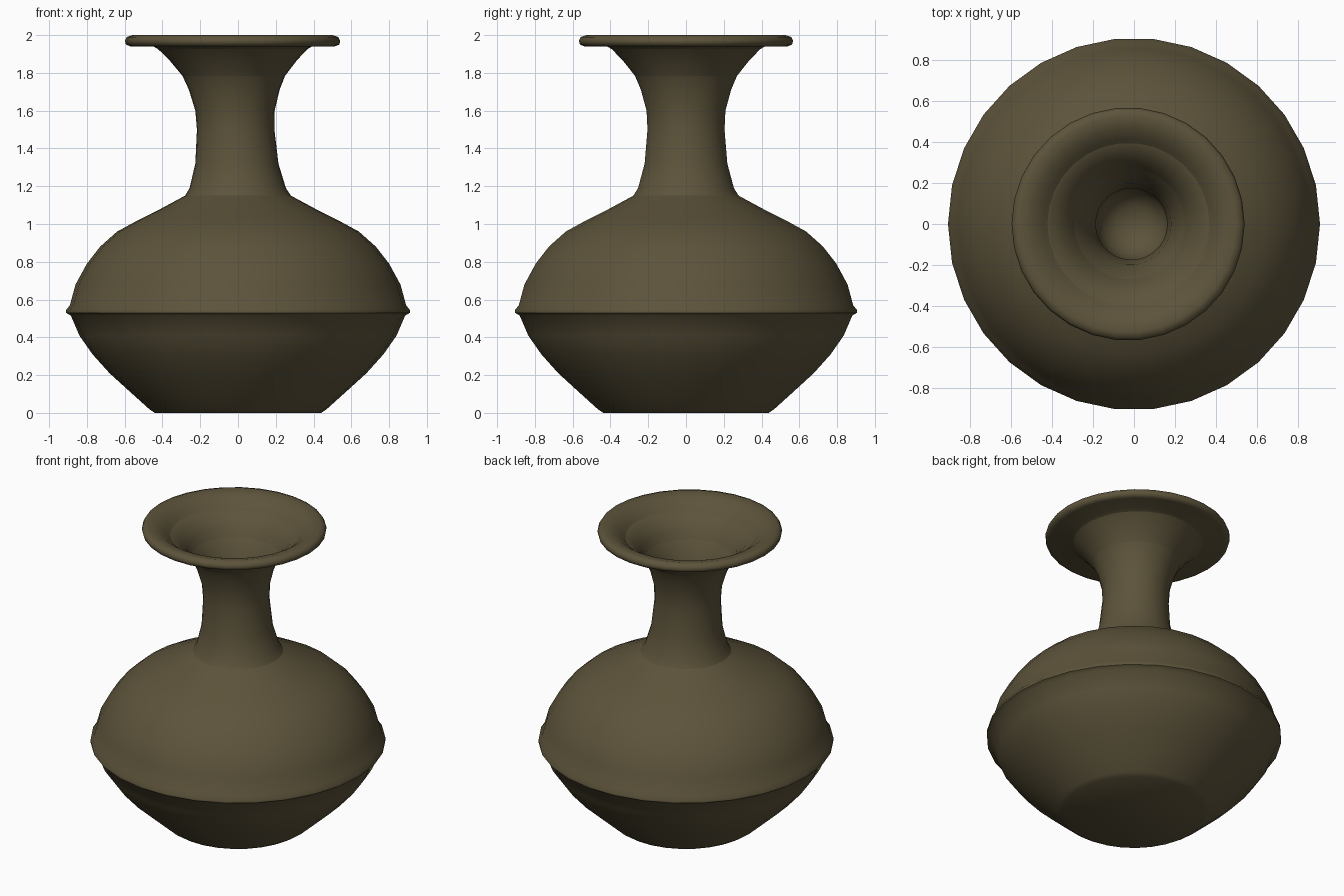
import bpy
import math

SIDES = 30
TAU = math.tau

cube = bpy.data.objects.get("Cube")
if cube:
    bpy.data.objects.remove(cube, do_unlink=True)


def make_material(name, rgb):
    mat = bpy.data.materials.new(name)
    mat.use_nodes = True
    color = (*rgb, 1)
    mat.diffuse_color = color
    shader = mat.node_tree.nodes["Principled BSDF"]
    shader.inputs["Base Color"].default_value = color
    shader.inputs["Roughness"].default_value = 0.9
    return mat


def lean(z):
    """Sideways drift of the slightly crooked neck."""
    return -0.03 * max(0, z - 1.15) / 0.85


def lathe(name, profile, mat, smooth_angle):
    """Spin a (radius, height) profile round z; radius 0 closes the shape."""
    verts, faces, rings = [], [], []
    for radius, z in profile:
        start = len(verts)
        count = SIDES if radius > 0 else 1
        for i in range(count):
            a = TAU * i / SIDES
            verts.append((radius * math.cos(a) + lean(z), radius * math.sin(a), z))
        rings.append([start + i % count for i in range(SIDES)])
    for low, high in zip(rings, rings[1:]):
        for i in range(SIDES):
            j = (i + 1) % SIDES
            corners = [low[i], low[j], high[j], high[i]]
            faces.append(list(dict.fromkeys(corners)))
    mesh = bpy.data.meshes.new(name)
    mesh.from_pydata(verts, [], faces)
    mesh.materials.append(mat)
    obj = bpy.data.objects.new(name, mesh)
    bpy.context.collection.objects.link(obj)
    bpy.ops.object.select_all(action="DESELECT")
    obj.select_set(True)
    bpy.context.view_layer.objects.active = obj
    bpy.ops.object.shade_smooth_by_angle(angle=math.radians(smooth_angle))
    return obj


clay = make_material("dark olive clay", (0.108, 0.087, 0.043))

# Bowl-shaped body: flat foot, flared wall, waist ridge, domed shoulder
lathe("body", [
    (0, 0), (0.44, 0), (0.47, 0.02), (0.57, 0.11), (0.68, 0.21),
    (0.77, 0.31), (0.84, 0.41), (0.885, 0.515), (0.91, 0.53), (0.91, 0.545),
    (0.89, 0.57), (0.86, 0.68), (0.8, 0.79), (0.73, 0.88), (0.64, 0.96),
    (0.53, 1.02), (0.41, 1.08), (0.28, 1.15),
], clay, 40)

# Neck flaring into a flat rim, then the funnel and the hollow inside
lathe("neck_and_rim", [
    (0.28, 1.15), (0.255, 1.19), (0.22, 1.32), (0.205, 1.5), (0.21, 1.6),
    (0.24, 1.71), (0.295, 1.84), (0.35, 1.9), (0.42, 1.94), (0.54, 1.94),
    (0.565, 1.95), (0.57, 1.97), (0.56, 1.99), (0.53, 2), (0.47, 1.985),
    (0.42, 1.95), (0.34, 1.87), (0.26, 1.77), (0.2, 1.65), (0.175, 1.5),
    (0.18, 1.35), (0.15, 1.25), (0.09, 1.2), (0, 1.18),
], clay, 60)
